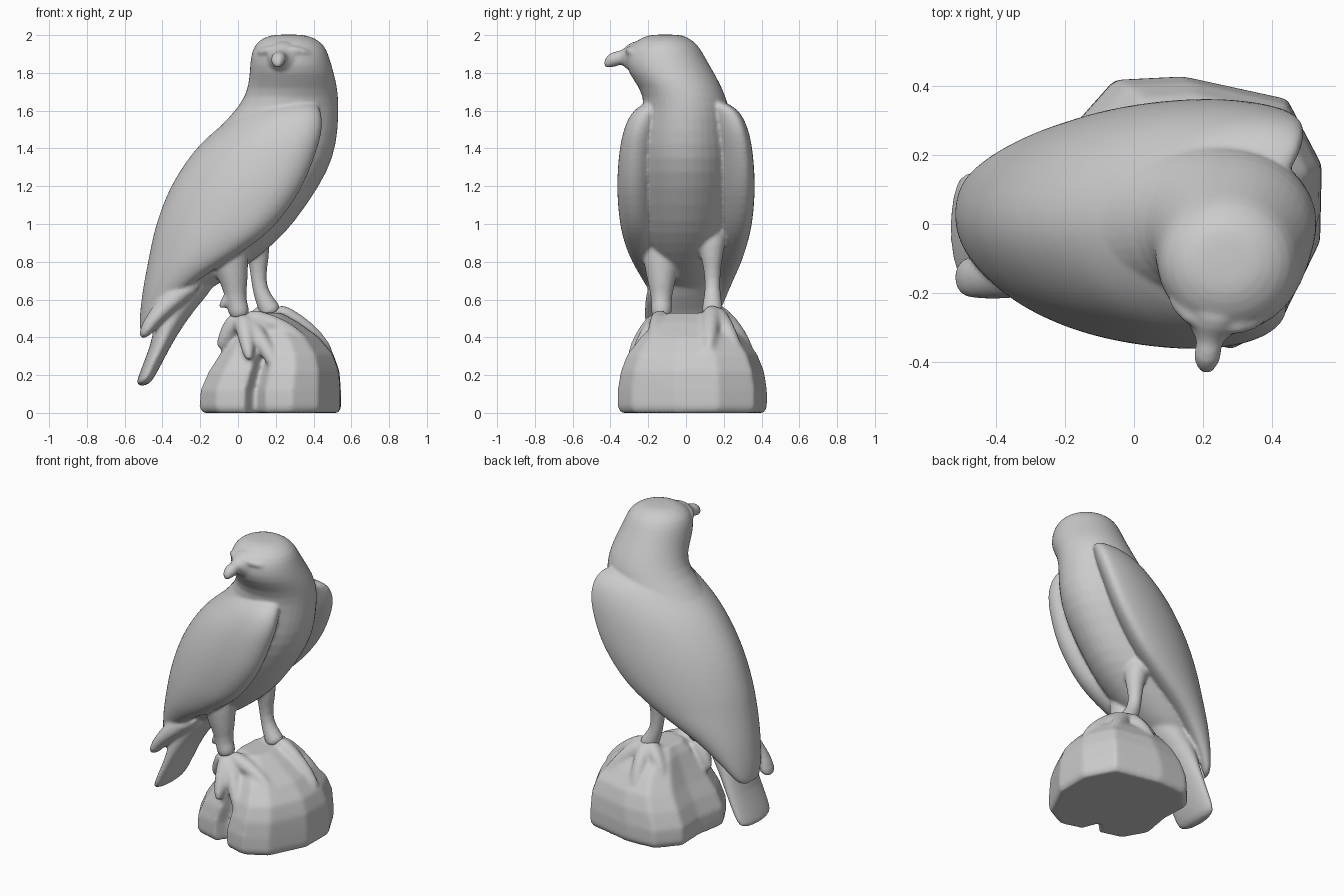
import bpy, bmesh
from math import sin, cos, pi, radians, copysign
from mathutils import Vector

if "Cube" in bpy.data.objects:
    bpy.data.objects.remove(bpy.data.objects["Cube"])


def loft(name, rings, subdiv=0):
    """Closed skin through rings that all have the same number of points."""
    bm = bmesh.new()
    rows = [[bm.verts.new(p) for p in r] for r in rings]
    n = len(rows[0])
    for a, b in zip(rows, rows[1:]):
        for i in range(n):
            bm.faces.new((a[i], a[(i + 1) % n], b[(i + 1) % n], b[i]))
    bm.faces.new(rows[0])
    bm.faces.new(rows[-1])
    bmesh.ops.recalc_face_normals(bm, faces=bm.faces)
    me = bpy.data.meshes.new(name)
    bm.to_mesh(me)
    bm.free()
    me.shade_smooth()
    ob = bpy.data.objects.new(name, me)
    bpy.context.collection.objects.link(ob)
    if subdiv:
        m = ob.modifiers.new("subdivision", 'SUBSURF')
        m.levels = m.render_levels = subdiv
    return ob


def oval(z, cx, cy, rx, ry, n=20):
    return [(cx + rx * cos(2 * pi * i / n), cy + ry * sin(2 * pi * i / n), z) for i in range(n)]


def tube(name, pts, n=10):
    """Tapered limb: pts are (x, y, z, radius)."""
    P = [Vector(p[:3]) for p in pts]
    rings = []
    for i, p in enumerate(P):
        t = (P[min(i + 1, len(P) - 1)] - P[max(i - 1, 0)]).normalized()
        u = t.cross(Vector((0.3, 1, 0.1))).normalized()
        v = t.cross(u)
        r = pts[i][3]
        rings.append([p + r * (u * cos(2 * pi * k / n) + v * sin(2 * pi * k / n)) for k in range(n)])
    return loft(name, rings, 1)


def blend(name, parts, voxel, passes):
    """Fuse parts into one softly sculpted skin."""
    bpy.ops.object.select_all(action='DESELECT')
    for p in parts:
        p.select_set(True)
    bpy.context.view_layer.objects.active = parts[0]
    bpy.ops.object.convert(target='MESH')
    bpy.ops.object.join()
    ob = bpy.context.view_layer.objects.active
    ob.name = name
    m = ob.modifiers.new("fuse", 'REMESH')
    m.mode, m.voxel_size, m.use_smooth_shade = 'VOXEL', voxel, True
    s = ob.modifiers.new("soften", 'SMOOTH')
    s.factor, s.iterations = 0.5, passes
    return ob


# torso, neck and head as one column of ovals
body = loft("body", [oval(*r) for r in [
    (2.004, .268, -.11, .07, .07), (1.99, .268, -.11, .13, .12), (1.95, .272, -.115, .190, .182),
    (1.88, .275, -.11, .212, .215), (1.8, .285, -.08, .226, .232), (1.72, .29, -.025, .24, .22),
    (1.63, .275, .005, .262, .225), (1.5, .21, 0, .325, .25), (1.35, .13, 0, .382, .27),
    (1.2, .04, 0, .398, .27), (1.0, -.06, 0, .358, .25), (.9, -.11, 0, .31, .23),
    (.8, -.17, 0, .25, .19), (.7, -.25, 0, .18, .15), (.6, -.34, 0, .10, .10)]], 1)

# beak and brow ridges
beak = tube("beak", [(.24, -.24, 1.88, .115), (.227, -.31, 1.885, .08), (.215, -.365, 1.88, .054),
                     (.21, -.41, 1.858, .034), (.21, -.428, 1.83, .016)])
brows = [tube("brow", [(.22, -.30, 1.915, .018), (.22 + dx * .5, ym, 1.922, .03), (.22 + dx, yy, 1.9, .015)])
         for dx, ym, yy in ((-.12, -.272, -.205), (.17, -.302, -.27))]

# tail fan and the loose feather beside it
tail = loft("tail", [oval(*r) for r in [
    (.85, -.2, 0, .15, .10), (.68, -.26, -.01, .155, .13), (.55, -.335, -.01, .105, .15),
    (.4, -.39, -.01, .06, .16), (.3, -.435, -.01, .052, .165), (.2, -.48, -.01, .045, .165),
    (.14, -.51, -.01, .036, .15)]], 1)
feather = loft("side_feather", [oval(*r) for r in [
    (.7, -.25, -.14, .10, .06), (.58, -.36, -.15, .08, .07), (.48, -.46, -.155, .05, .065),
    (.39, -.505, -.155, .028, .055)]], 1)

# legs
near_leg = tube("near_leg", [(-.06, -.12, .95, .13), (-.04, -.13, .78, .10), (-.015, -.13, .67, .072),
                             (-.012, -.13, .59, .052), (.02, -.13, .49, .07)])
spur = tube("near_spur", [(-.02, -.13, .62, .05), (-.06, -.13, .60, .035), (-.10, -.13, .55, .012)])
far_leg = tube("far_leg", [(.04, .13, 1.02, .12), (.115, .135, .87, .07), (.105, .14, .75, .045),
                           (.115, .14, .65, .042), (.15, .14, .575, .055), (.19, .14, .51, .07)])


# folded wings: crescent sections from shoulder to tip, tips drifting to +y
def wing_ring(z, xl, xr, Y, side):
    full = .83
    if side > 0:                       # far wing is carried further forward
        xr += .05 * min(1, max(0, (z - .8) / .5))
        full = .92
    w = xr - xl
    a, c = .72 * w, xl + .72 * w
    arc = [radians(d) for d in (-12, 5, 20, 35, 50, 70, 90)]
    bow = lambda t: copysign(abs(sin(t)) ** 1.15, t)
    pts = [(c - a * cos(t), Y * bow(t)) for t in arc]
    pts += [(xl + .88 * w, .98 * Y), (xr, full * Y), (xr - .02 * w, (full - .22) * Y), (xl + .86 * w, .45 * Y)]
    pts += [(c - .82 * a * cos(t), .45 * Y * bow(t)) for t in reversed(arc)]
    drift = .03 * min(1, max(0, (.85 - z) / .4))
    return [(x, side * y + drift, z) for x, y in pts]


wing_rows = [(1.66, .16, .37, .17), (1.63, .06, .43, .245), (1.58, -.02, .45, .30), (1.5, -.12, .455, .334),
             (1.4, -.235, .43, .357), (1.2, -.37, .36, .373), (1.0, -.44, .22, .356), (.9, -.462, .1, .33),
             (.8, -.48, -.05, .295), (.7, -.498, -.22, .24), (.6, -.513, -.33, .19), (.5, -.522, -.42, .14),
             (.42, -.522, -.47, .09)]
wings = [loft(label, [wing_ring(*r, side) for r in wing_rows], 2)
         for side, label in ((-1, "near_wing"), (1, "far_wing"))]

blend("bird", [body, beak, *brows, tail, feather, near_leg, spur, far_leg, *wings], .0095, 6)

# rock: irregular footprint shrinking towards the perch
foot = [(-.18, .28), (-.06, .415), (.14, .425), (.44, .36), (.54, .17), (.535, -.05), (.42, -.285), (.28, -.36),
        (.14, -.32), (.09, -.2), (.03, -.29), (-.12, -.25), (-.205, -.1), (-.17, .1)]
rock = loft("rock", [[(cx + (x - .15) * sx, .03 + (y - .03) * sy, z) for x, y in foot]
                     for z, cx, sx, sy in [(0, .155, .97, .97), (.03, .153, 1.01, 1.01), (.12, .155, 1.0, 1.01),
                                           (.22, .175, .93, .97), (.31, .19, .81, .88), (.40, .18, .64, .70),
                                           (.48, .15, .43, .50), (.53, .13, .25, .32)]])

# toes gripping the rock
toes = []
for start, ends in (((.02, -.13, .51), [(.22, -.30, .2), (.38, -.17, .36), (.06, -.30, .27), (-.1, -.1, .33)]),
                    ((.18, .14, .55), [(.50, .12, .31), (.42, .29, .27), (.14, .35, .30), (.0, .23, .38)])):
    s = Vector(start)
    for e in ends:
        e = Vector(e)
        mid = s.lerp(e, .45) + Vector((0, 0, .035))
        low = s.lerp(e, .78) + Vector((0, 0, .025))
        toes.append(tube("toe", [(*s, .062), (*mid, .05), (*low, .042), (*e, .02)]))
blend("rock_with_claws", [rock, *toes], .012, 10)
